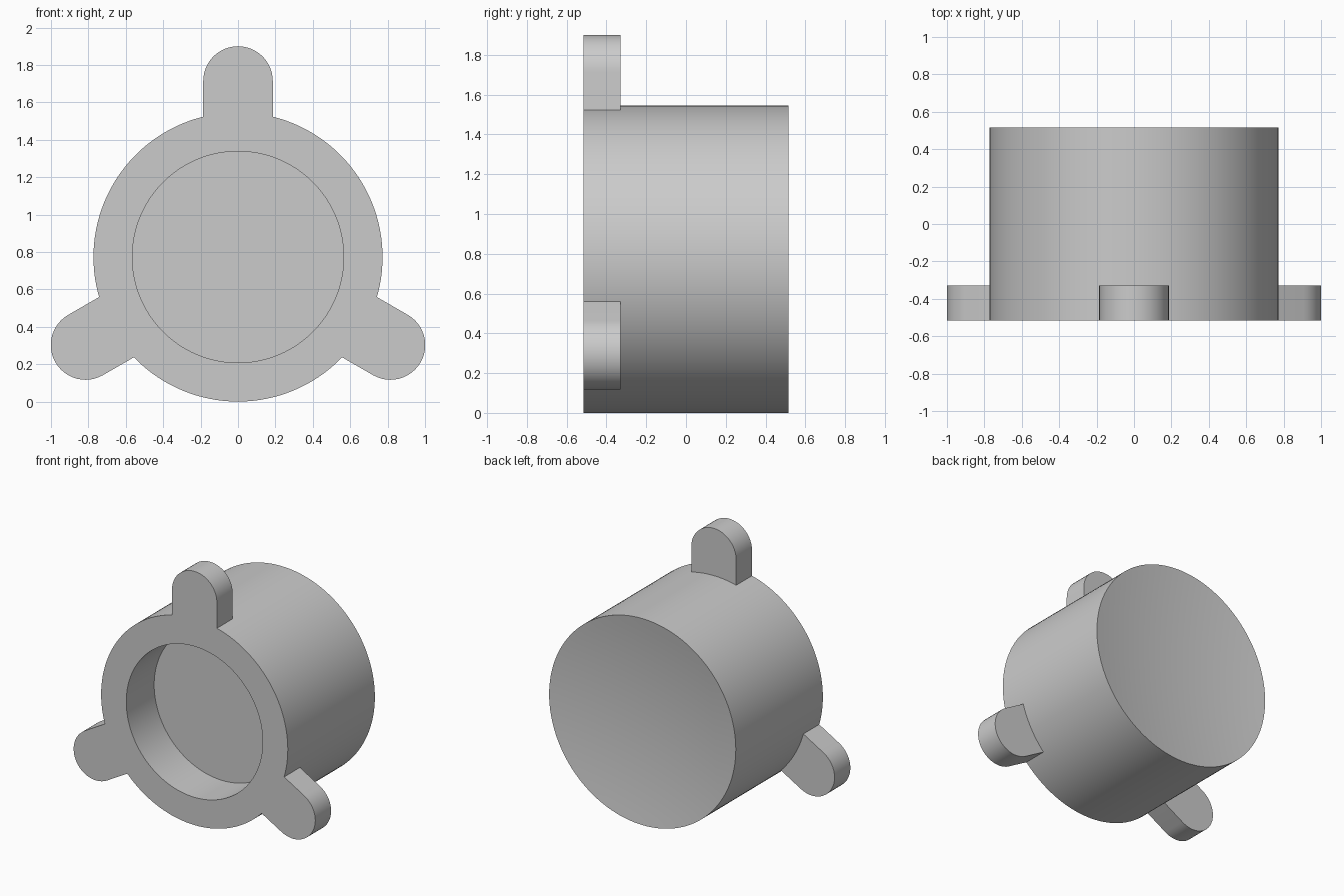
import bpy, bmesh, math
from mathutils import Vector, Matrix

if "Cube" in bpy.data.objects:
    bpy.data.objects.remove(bpy.data.objects["Cube"], do_unlink=True)

RADIUS, BORE = 0.773, 0.565        # outer and recess radius
FRONT, BACK, FLOOR = -0.515, 0.515, -0.185
DISH = 0.055                       # depth of the concave back
TAB_HALF, TAB_REACH, TAB_THICK = 0.186, 0.941, 0.187
CENTRE = Vector((0, 0, RADIUS))

grey = bpy.data.materials.new("plain grey")
grey.use_nodes = True
colour = (0.6, 0.6, 0.6, 1)
grey.diffuse_color = colour
grey.node_tree.nodes["Principled BSDF"].inputs["Base Color"].default_value = colour


def finish(bm, name):
    """Turn a bmesh into a smooth object with sharp edges kept."""
    bmesh.ops.remove_doubles(bm, verts=bm.verts, dist=0.0001)
    bmesh.ops.recalc_face_normals(bm, faces=bm.faces)
    bmesh.ops.translate(bm, verts=bm.verts, vec=CENTRE)
    mesh = bpy.data.meshes.new(name)
    bm.to_mesh(mesh)
    bm.free()
    mesh.materials.append(grey)
    obj = bpy.data.objects.new(name, mesh)
    bpy.context.collection.objects.link(obj)
    bpy.ops.object.select_all(action='DESELECT')
    obj.select_set(True)
    bpy.context.view_layer.objects.active = obj
    bpy.ops.object.shade_smooth_by_angle(angle=math.radians(30))


# Body: turned profile with front recess and shallow dished back
profile = [(0, FLOOR), (BORE, FLOOR), (BORE, FRONT), (RADIUS, FRONT)]
steps = 12
for i in range(steps + 1):
    t = 1 - i / steps
    profile.append((RADIUS * t, BACK - DISH * (1 - t * t)))
bm = bmesh.new()
verts = [bm.verts.new((r, y, 0)) for r, y in profile]
edges = [bm.edges.new(pair) for pair in zip(verts, verts[1:])]
bmesh.ops.spin(bm, geom=verts + edges, cent=(0, 0, 0), axis=(0, 1, 0),
               angle=math.tau, steps=128, use_merge=True)
finish(bm, "cup_body")


# Tabs: round-ended lugs that follow the body at the root
def make_tab(name, turn):
    outline = []
    for i in range(25):
        a = math.pi * i / 24
        outline.append((TAB_HALF * math.cos(a), TAB_REACH + TAB_HALF * math.sin(a)))
    root = RADIUS - 0.002
    for i in range(9):
        x = TAB_HALF * (i / 4 - 1)
        outline.append((x, math.sqrt(root * root - x * x)))
    bm = bmesh.new()
    face = bm.faces.new([bm.verts.new((x, FRONT, z)) for x, z in outline])
    grown = bmesh.ops.extrude_face_region(bm, geom=[face], use_keep_orig=True)
    moved = [g for g in grown["geom"] if isinstance(g, bmesh.types.BMVert)]
    bmesh.ops.translate(bm, verts=moved, vec=(0, TAB_THICK, 0))
    bmesh.ops.rotate(bm, verts=bm.verts, cent=(0, 0, 0),
                     matrix=Matrix.Rotation(turn, 3, 'Y'))
    finish(bm, name)


for k, name in enumerate(("top_tab", "left_tab", "right_tab")):
    make_tab(name, k * math.tau / 3)
